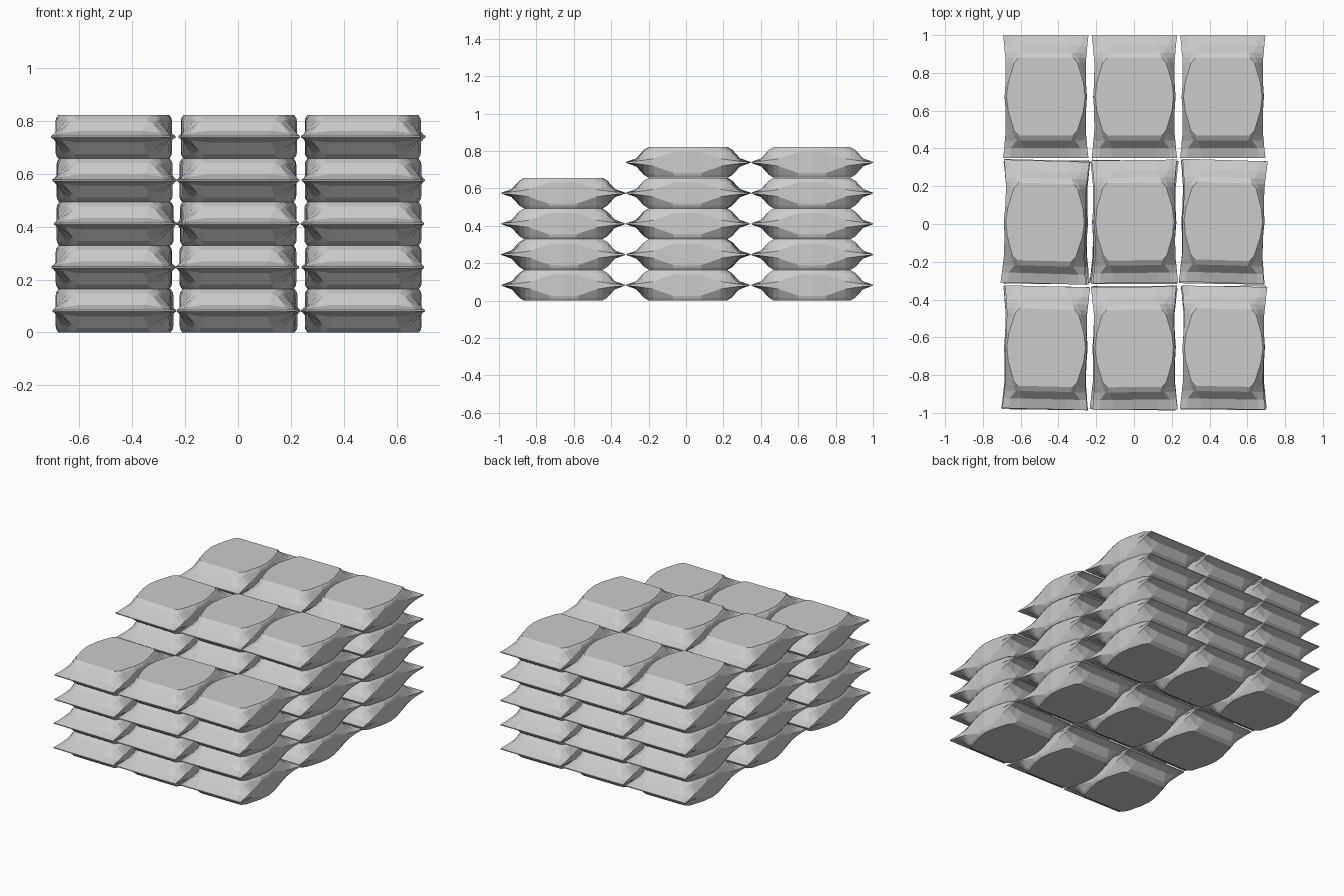
import bpy, bmesh, math, random

if "Cube" in bpy.data.objects:
    bpy.data.objects.remove(bpy.data.objects["Cube"])

random.seed(4)

# Half of the sack's lengthwise sections: y, then side, bevel and top points as (x, z)
HALF = [
    (0.000, (.218, .058), (.216, .070), (.208, .082)),
    (0.075, (.213, .056), (.207, .070), (.199, .082)),
    (0.180, (.212, .020), (.182, .066), (.168, .082)),
    (0.205, (.214, .016), (.170, .064), (.145, .082)),
    (0.232, (.217, .012), (.155, .052), (.135, .066)),
    (0.272, (.220, .007), (.185, .014), (.120, .022)),
    (0.325, (.226, .003), (.190, .003), (.110, .003)),
]


def ring(section, sign):
    y, pts = section[0] * sign, section[1:]
    upper = [(x, y, z) for x, z in pts]
    upper += [(-x, y, z) for x, z in reversed(pts)]
    lower = [(x, y, -z) for x, _, z in reversed(upper)]
    return upper + lower


def make_sack_mesh():
    rings = [ring(s, -1) for s in reversed(HALF[1:])] + [ring(s, 1) for s in HALF]
    bm = bmesh.new()
    loops = [[bm.verts.new(p) for p in r] for r in rings]
    for a, b in zip(loops, loops[1:]):
        n = len(a)
        for i in range(n):
            j = (i + 1) % n
            bm.faces.new((a[i], a[j], b[j], b[i]))
    # thin sewn ends
    bm.faces.new(loops[0])
    bm.faces.new(loops[-1])
    bmesh.ops.recalc_face_normals(bm, faces=bm.faces)
    mesh = bpy.data.meshes.new("sack")
    bm.to_mesh(mesh)
    bm.free()
    return mesh


mesh = make_sack_mesh()

# Stacked rows: y centre, number of layers, amount of untidiness
for row, (y, layers, messy) in enumerate([(-.655, 4, 1), (.01, 5, 1), (.674, 5, 0)]):
    for layer in range(layers):
        for col, x in enumerate((-.467, .002, .470)):
            sack = bpy.data.objects.new(f"sack_{row}_{col}_{layer}", mesh)
            dx = random.uniform(-.006, .006) * messy
            dy = random.uniform(-.004, .004) * messy
            sack.location = (x + dx, y + dy, .082 + layer * .1642)
            sack.rotation_euler.z = math.radians(random.uniform(-1.8, .8)) * messy
            bpy.context.collection.objects.link(sack)
